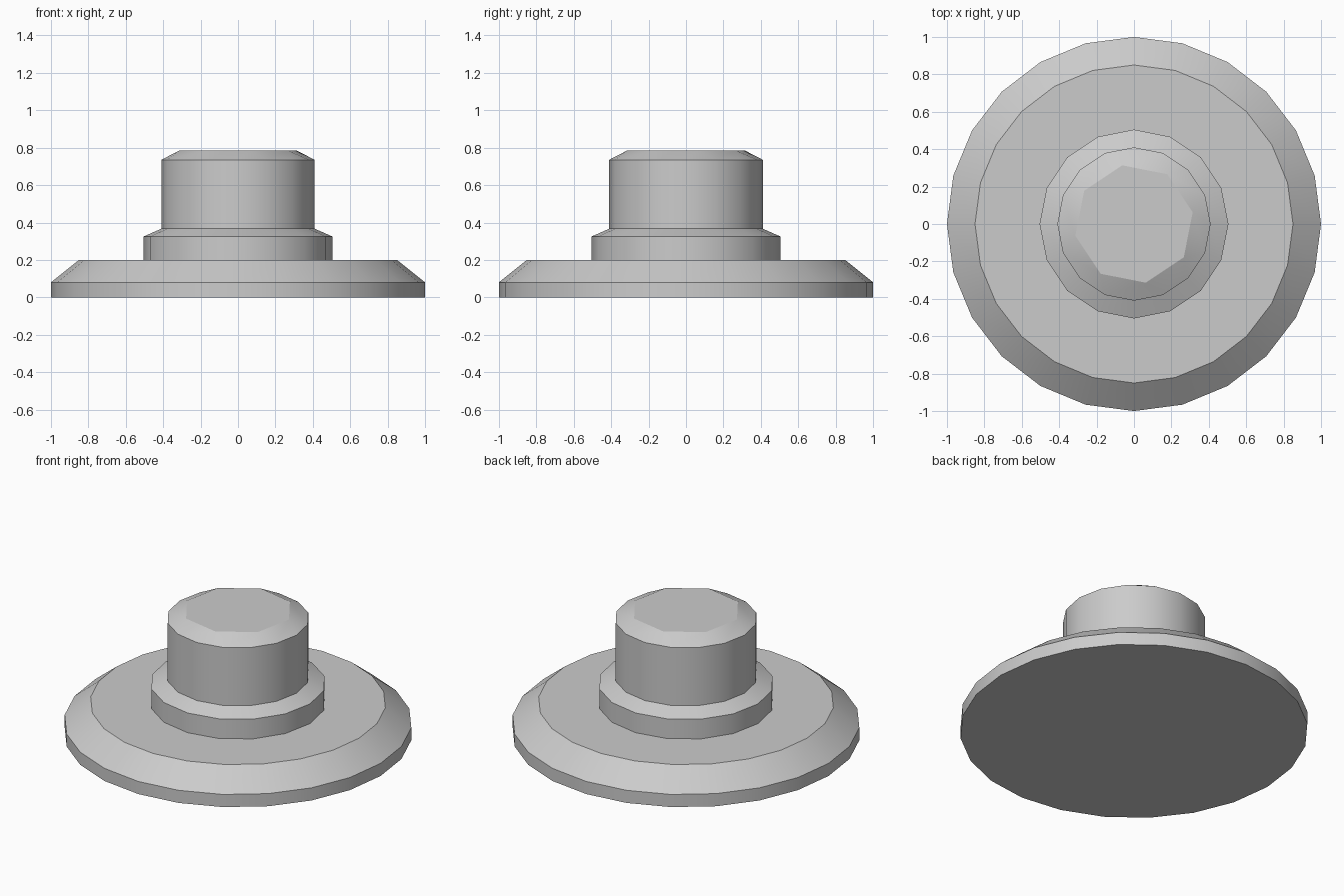
import bpy, bmesh
from math import cos, sin, tau, radians

cube = bpy.data.objects.get("Cube")
if cube:
    bpy.data.objects.remove(cube)

grey = bpy.data.materials.new("plain_grey")
grey.use_nodes = True
color = (0.6, 0.6, 0.6, 1)
grey.diffuse_color = color
grey.node_tree.nodes["Principled BSDF"].inputs["Base Color"].default_value = color


def ring(bm, radius, z, sides, turn=0.0):
    """Circle of vertices; turn is a fraction of one side."""
    angles = [tau * (i + turn) / sides for i in range(sides)]
    return [bm.verts.new((radius * cos(a), radius * sin(a), z)) for a in angles]


def lathe(bm, profile, sides):
    """Stack rings along a (radius, z) profile and join them with quads."""
    rings = [ring(bm, r, z, sides) for r, z in profile]
    for low, high in zip(rings, rings[1:]):
        for i in range(sides):
            j = (i + 1) % sides
            bm.faces.new((low[i], low[j], high[j], high[i]))
    return rings


def finish(bm, name):
    mesh = bpy.data.meshes.new(name)
    bm.to_mesh(mesh)
    bm.free()
    mesh.materials.append(grey)
    obj = bpy.data.objects.new(name, mesh)
    bpy.context.collection.objects.link(obj)
    bpy.ops.object.select_all(action='DESELECT')
    obj.select_set(True)
    bpy.context.view_layer.objects.active = obj
    bpy.ops.object.shade_smooth_by_angle(angle=radians(24))


# Wide round base with a sloping rim
bm = bmesh.new()
rings = lathe(bm, [(1.0, 0), (1.0, 0.08), (0.85, 0.2)], 24)
bm.faces.new(rings[0][::-1])
bm.faces.new(rings[-1])
finish(bm, "base_disc")

# Stepped collar, open underneath where it rests on the base
bm = bmesh.new()
lathe(bm, [(0.505, 0.2), (0.505, 0.325), (0.41, 0.367)], 16)
finish(bm, "collar")

# Stem whose rim tapers into an octagonal top
bm = bmesh.new()
rim = lathe(bm, [(0.41, 0.367), (0.41, 0.735)], 16)[-1]
top = ring(bm, 0.32, 0.785, 8, 0.25)
for k in range(8):
    n = (k + 1) % 8
    bm.faces.new((rim[2 * k], rim[2 * k + 1], top[k]))
    bm.faces.new((rim[2 * k + 1], rim[2 * n], top[n], top[k]))
bm.faces.new(top)
finish(bm, "stem")
